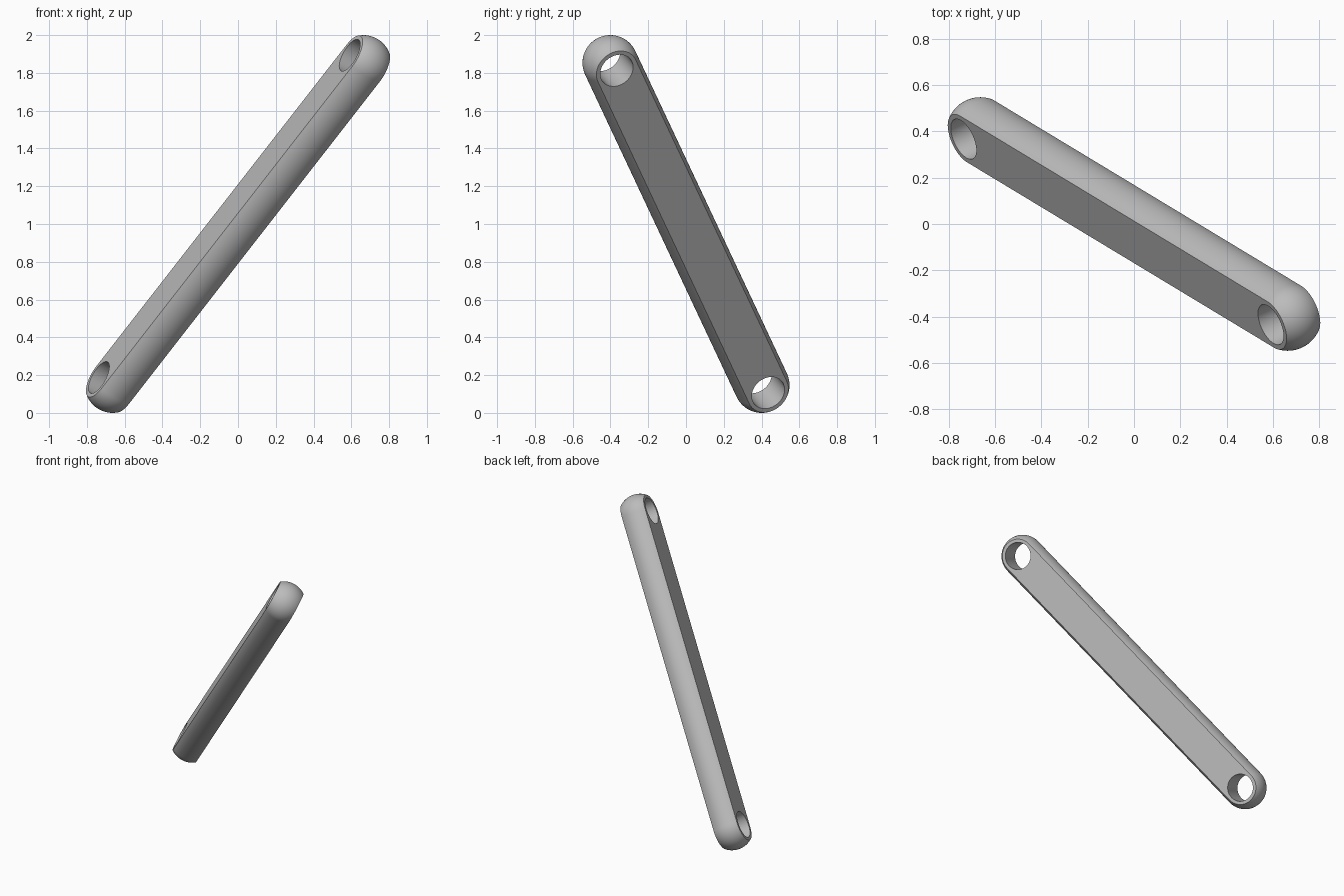
import bpy
import bmesh
from math import pi, cos, sin, sqrt
from mathutils import Matrix, Vector

cube = bpy.data.objects.get("Cube")
if cube:
    bpy.data.objects.remove(cube, do_unlink=True)

# Bar frame: long axis, flat-face normal and width direction
END = Vector((0.664, -0.401, 0.853))
HALF = END.length
RADIUS, THICK, HOLE = 0.147, 0.09, 0.094
axis = END.normalized()
normal = Vector((-0.806, -0.38, 0.453))
normal = (normal - axis * normal.dot(axis)).normalized()
width = normal.cross(axis)
frame = Matrix((axis, width, normal)).transposed().to_4x4()
frame.translation = (0, 0, 1)

grey = bpy.data.materials.new("grey metal")
grey.use_nodes = True
grey.diffuse_color = (0.5, 0.5, 0.5, 1)
grey.node_tree.nodes["Principled BSDF"].inputs["Base Color"].default_value = (0.5, 0.5, 0.5, 1)


def make_object(name, bm):
    mesh = bpy.data.meshes.new(name)
    bmesh.ops.recalc_face_normals(bm, faces=bm.faces)
    bm.to_mesh(mesh)
    bm.free()
    mesh.materials.append(grey)
    obj = bpy.data.objects.new(name, mesh)
    bpy.context.collection.objects.link(obj)
    return obj


def stadium(bm, radius, height, steps=32):
    """Ring of vertices with two round ends."""
    ring = []
    for side in (1, -1):
        for i in range(steps + 1):
            a = -pi / 2 + pi * i / steps
            ring.append(bm.verts.new((side * (HALF + radius * cos(a)),
                                      side * radius * sin(a), height)))
    return ring


# Link bar: stacked outlines whose rim bulges as a circular arc
bm = bmesh.new()
LAYERS = 16
rings = []
for k in range(LAYERS + 1):
    h = THICK * (2 * k / LAYERS - 1)
    rings.append(stadium(bm, sqrt(RADIUS ** 2 - h ** 2), h))
for low, high in zip(rings, rings[1:]):
    for i in range(len(low)):
        j = (i + 1) % len(low)
        bm.faces.new((low[i], low[j], high[j], high[i]))
bm.faces.new(rings[0][::-1])
bm.faces.new(rings[-1])
bar = make_object("link_bar", bm)

# Pin holes through both ends
bm = bmesh.new()
for side in (1, -1):
    bmesh.ops.create_cone(bm, cap_ends=True, segments=64, radius1=HOLE, radius2=HOLE,
                          depth=4 * THICK, matrix=Matrix.Translation((side * HALF, 0, 0)))
cutter = make_object("pin_hole_cutter", bm)
cutter.hide_render = True
cut = bar.modifiers.new("pin_holes", "BOOLEAN")
cut.operation = "DIFFERENCE"
cut.solver = "EXACT"
cut.object = cutter

bpy.context.view_layer.objects.active = bar
for obj in bpy.context.selected_objects:
    obj.select_set(False)
bar.select_set(True)
bpy.ops.object.modifier_apply(modifier=cut.name)
bpy.data.objects.remove(cutter, do_unlink=True)

# Smooth rim and bores, crisp flat faces; then tilt into place
bpy.ops.object.shade_smooth_by_angle(angle=pi / 6)
bar.matrix_world = frame
